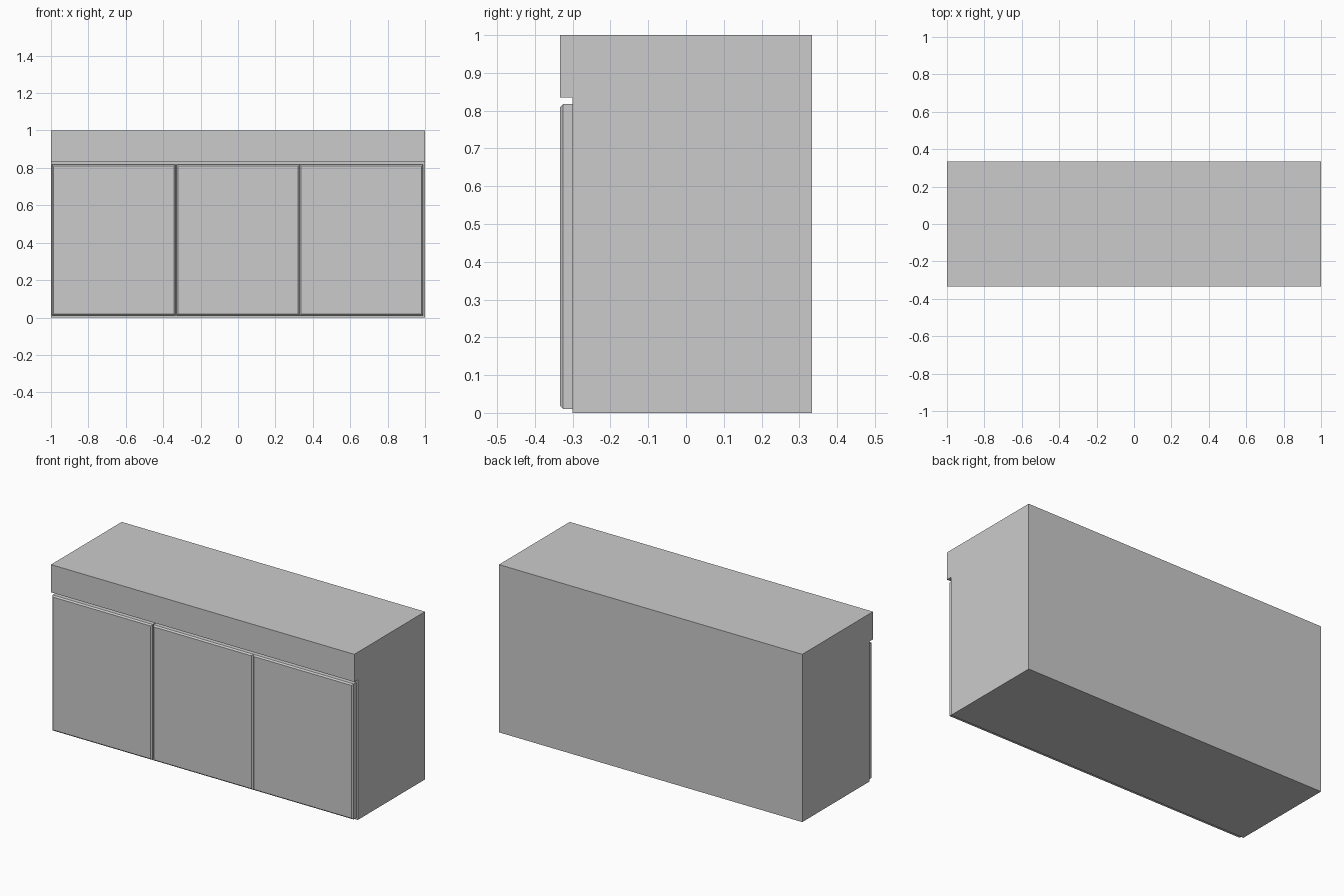
import bpy, bmesh

if "Cube" in bpy.data.objects:
    bpy.data.objects.remove(bpy.data.objects["Cube"])


def make_object(name, bm):
    bmesh.ops.recalc_face_normals(bm, faces=bm.faces[:])
    mesh = bpy.data.meshes.new(name)
    bm.to_mesh(mesh)
    bm.free()
    obj = bpy.data.objects.new(name, mesh)
    bpy.context.collection.objects.link(obj)
    return obj


FRONT, RECESS, BACK = -0.333, -0.30, 0.333

# Carcass: side profile (y, z) with overhanging top band, extruded along x
profile = [(RECESS, 0), (BACK, 0), (BACK, 1), (FRONT, 1), (FRONT, 0.835), (RECESS, 0.835)]
bm = bmesh.new()
face = bm.faces.new([bm.verts.new((-1, y, z)) for y, z in profile])
ext = bmesh.ops.extrude_face_region(bm, geom=[face])
verts = [g for g in ext["geom"] if isinstance(g, bmesh.types.BMVert)]
bmesh.ops.translate(bm, verts=verts, vec=(2, 0, 0))
make_object("cabinet_body", bm)


# Doors: slabs with a chamfer around the front face
def door(name, x0, x1, z0=0.01, z1=0.818, chamfer=0.008):
    bm = bmesh.new()
    bmesh.ops.create_cube(bm, size=1)
    for v in bm.verts:
        v.co.x = x0 if v.co.x < 0 else x1
        v.co.y = FRONT if v.co.y < 0 else RECESS
        v.co.z = z0 if v.co.z < 0 else z1
    edges = [e for e in bm.edges if all(abs(v.co.y - FRONT) < 1e-5 for v in e.verts)]
    bmesh.ops.bevel(bm, geom=edges, offset=chamfer, segments=1, profile=0.5, affect='EDGES')
    make_object(name, bm)


for name, x0 in (("door_left", -0.995), ("door_middle", -0.33), ("door_right", 0.33)):
    door(name, x0, x0 + 0.66)
